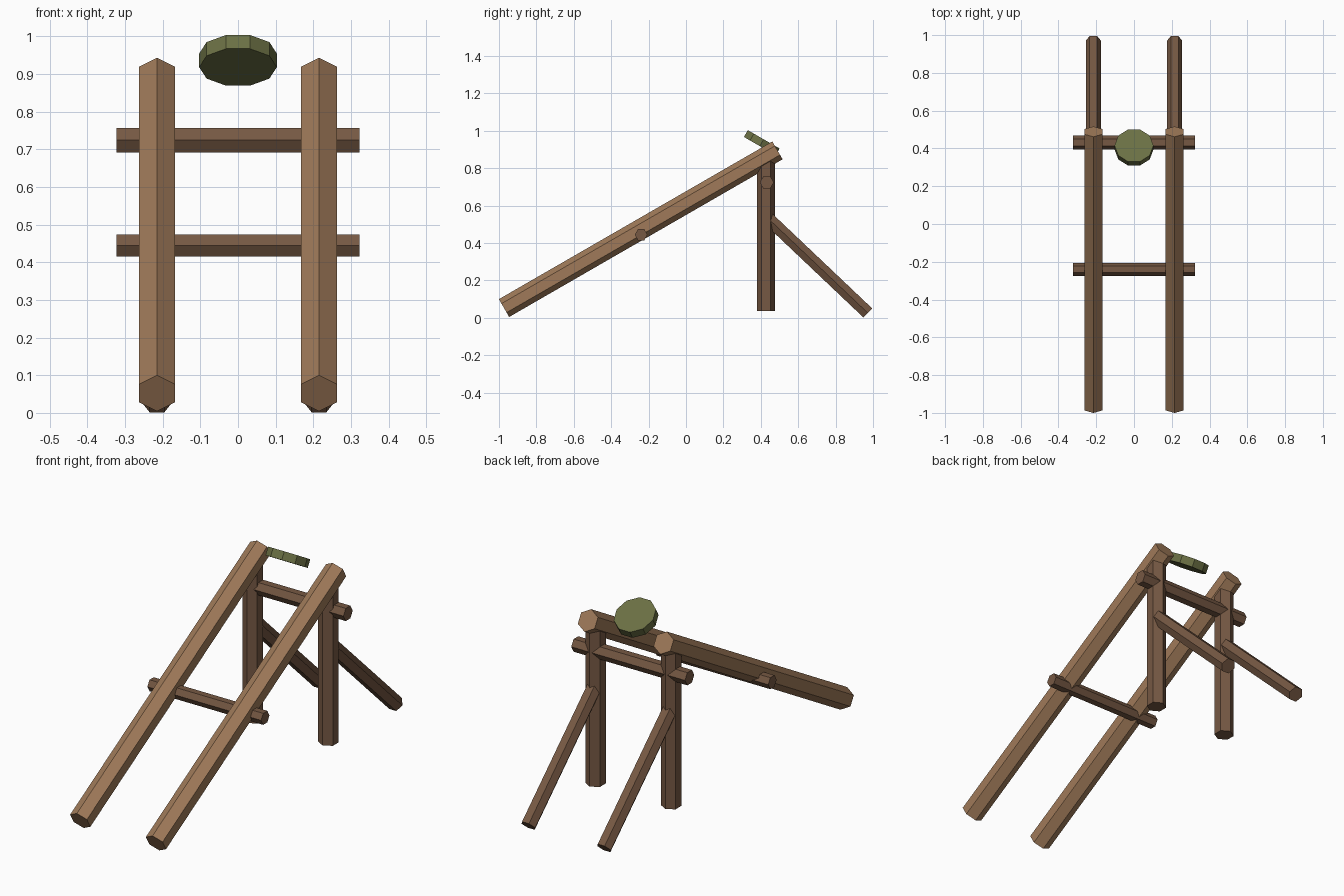
import bpy
import bmesh
from math import cos, sin, tau
from mathutils import Vector

cube = bpy.data.objects.get("Cube")
if cube:
    bpy.data.objects.remove(cube, do_unlink=True)


def make_material(name, color):
    mat = bpy.data.materials.new(name)
    mat.use_nodes = True
    mat.diffuse_color = (*color, 1)
    mat.node_tree.nodes["Principled BSDF"].inputs["Base Color"].default_value = (*color, 1)
    return mat


light_wood = make_material("light wood", (0.35, 0.195, 0.10))
dark_wood = make_material("dark wood", (0.18, 0.098, 0.056))
green = make_material("moss green", (0.147, 0.162, 0.058))


def prism(name, start, end, radius, corner, mat, sides=6):
    """Flat-shaded prism from start to end, with one corner pointing along `corner`."""
    start, end = Vector(start), Vector(end)
    axis = (end - start).normalized()
    u = Vector(corner)
    u = (u - axis * u.dot(axis)).normalized()
    v = axis.cross(u)
    bm = bmesh.new()
    rings = []
    for centre in (start, end):
        angles = [tau * i / sides for i in range(sides)]
        rings.append([bm.verts.new(centre + radius * (u * cos(a) + v * sin(a))) for a in angles])
    low, high = rings
    for i in range(sides):
        j = (i + 1) % sides
        bm.faces.new((low[i], low[j], high[j], high[i]))
    bm.faces.new(low[::-1])
    bm.faces.new(high)
    bmesh.ops.recalc_face_normals(bm, faces=bm.faces)
    mesh = bpy.data.meshes.new(name)
    bm.to_mesh(mesh)
    bm.free()
    mesh.materials.append(mat)
    obj = bpy.data.objects.new(name, mesh)
    bpy.context.collection.objects.link(obj)
    return obj


X, Y, Z = (1, 0, 0), (0, 1, 0), (0, 0, 1)

# Paired timbers: sloping rail, upright post and rear strut on each side
for side, x in (("left", 0.215), ("right", -0.215)):
    prism(f"{side}_rail", (x, -0.973, 0.052), (x, 0.489, 0.895), 0.055, Z, light_wood)
    prism(f"{side}_post", (x, 0.427, 0.037), (x, 0.427, 0.85), 0.048, Y, dark_wood)
    prism(f"{side}_strut", (x, 0.972, 0.026), (x, 0.43, 0.54), 0.039, X, dark_wood)

# Crossbars joining the two sides
prism("front_crossbar", (-0.323, -0.24, 0.444), (0.323, -0.24, 0.444), 0.034, Y, dark_wood)
prism("rear_crossbar", (-0.323, 0.432, 0.724), (0.323, 0.432, 0.724), 0.0375, Y, dark_wood)

# Tilted round pad floating between the rail tops
centre = Vector((0, 0.405, 0.936))
half = Vector((0, 0.5, 0.866)) * 0.021
prism("round_pad", centre - half, centre + half, 0.103, X, green, sides=10)
